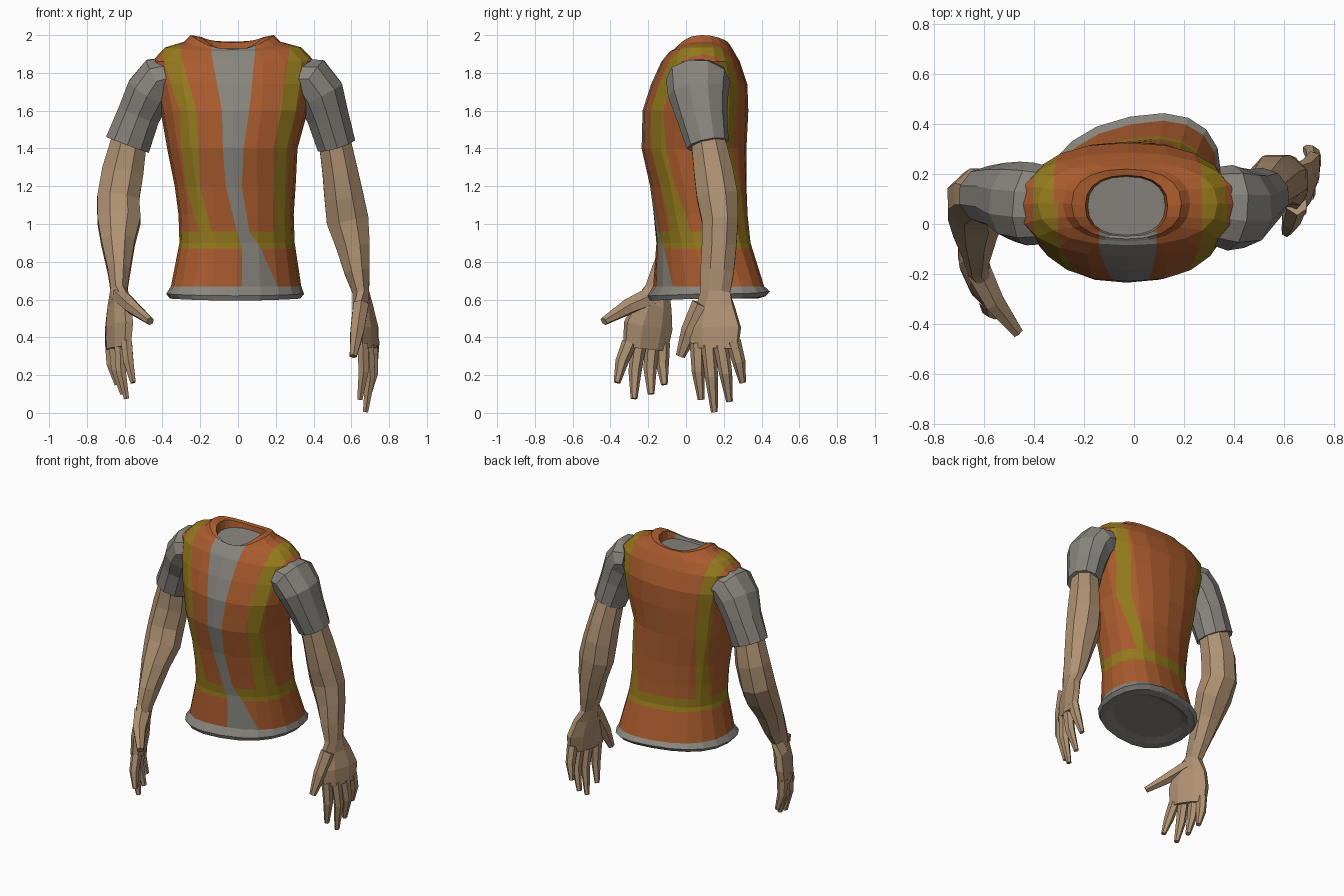
import bpy, bmesh, math
from mathutils import Vector


def material(name, rgb):
    m = bpy.data.materials.new(name)
    m.diffuse_color = (*rgb, 1)
    return m


ORANGE = material("orange_cloth", (0.40, 0.105, 0.027))
GREY = material("grey_cloth", (0.25, 0.235, 0.21))
YELLOW = material("yellow_tape", (0.30, 0.195, 0.012))
SKIN = material("skin", (0.43, 0.285, 0.17))


def finish(bm, name, mats):
    bmesh.ops.recalc_face_normals(bm, faces=bm.faces)
    me = bpy.data.meshes.new(name)
    bm.to_mesh(me)
    bm.free()
    for m in mats:
        me.materials.append(m)
    ob = bpy.data.objects.new(name, me)
    bpy.context.collection.objects.link(ob)
    return ob


def loft(bm, rings, mark=False):
    """Skin a list of point rings and close both ends; optionally mark back faces 1 and caps 2."""
    loops = [[bm.verts.new(p) for p in r] for r in rings]
    n = len(loops[0])
    for a, b in zip(loops, loops[1:]):
        for i in range(n):
            j = (i + 1) % n
            f = bm.faces.new((a[i], a[j], b[j], b[i]))
            f.material_index = int(mark and i < n // 2)
    for loop in (loops[0][::-1], loops[-1]):
        bm.faces.new(loop).material_index = 2 if mark else 0


# ---------- vest torso: z, centre x, half width, front y, back y, skew, front dip, back dip
ROWS = [
    (0.62, -0.015, 0.25, -0.09, 0.33, 0.2, 0, 0),
    (0.605, -0.015, 0.30, -0.14, 0.37, 0.2, 0, 0),
    (0.605, -0.015, 0.345, -0.18, 0.41, 0.2, 0.01, -0.015),
    (0.63, -0.015, 0.365, -0.19, 0.43, 0.2, 0.01, -0.015),
    (0.67, -0.01, 0.345, -0.16, 0.40, 0.2, 0, 0),
    (0.90, -0.005, 0.305, -0.15, 0.335, 0.15, 0, 0),
    (1.05, -0.01, 0.305, -0.17, 0.325, 0.1, 0, 0),
    (1.20, -0.015, 0.32, -0.19, 0.32, 0.06, 0, 0),
    (1.40, -0.03, 0.345, -0.235, 0.32, 0, 0, 0),
    (1.60, -0.02, 0.39, -0.23, 0.33, 0, 0, 0),
    (1.74, -0.025, 0.42, -0.185, 0.325, 0, 0, 0),
    (1.86, -0.025, 0.432, -0.13, 0.285, 0, 0, 0),
    (1.935, -0.025, 0.36, -0.085, 0.25, 0, 0.02, 0.015),
    (1.965, -0.03, 0.255, -0.07, 0.235, 0, 0.045, 0.02),
    # collar lip and inside
    (2.00, -0.03, 0.22, -0.06, 0.22, 0, 0.075, 0.035),
    (1.99, -0.03, 0.165, -0.05, 0.195, 0, 0.07, 0.03),
    (1.93, -0.03, 0.155, -0.045, 0.19, 0, 0.02, 0.0),
]
SEG = 20


def torso_ring(z, cx, hw, yf, yb, k, df, db):
    pts = []
    for i in range(SEG):
        t = 2 * math.pi * i / SEG
        c, s = math.cos(t), math.sin(t)
        dx = hw * math.copysign(abs(c) ** 0.85, c)
        y = (yf + yb) / 2 + k * dx + (yb - yf) / 2 * math.copysign(abs(s) ** 0.85, s)
        pts.append((cx + dx, y, z - (df if s < 0 else db) * s * s))
    return pts


# stripe edges by height: grey front panel, left and right front tape, left and right back tape
STRIPES = [
    (0.67, (0.02, 0.21), (-0.16, -0.09), (0.20, 0.28), (-0.29, -0.24), (0.14, 0.21)),
    (0.87, (0.02, 0.12), (-0.18, -0.11), (0.20, 0.28), (-0.29, -0.24), (0.14, 0.21)),
    (0.96, (-0.005, 0.06), (-0.21, -0.14), (0.20, 0.28), (-0.29, -0.24), (0.15, 0.22)),
    (1.20, (-0.065, 0.02), (-0.275, -0.20), (0.19, 0.265), (-0.30, -0.245), (0.20, 0.26)),
    (1.40, (-0.08, 0.03), (-0.30, -0.21), (0.20, 0.275), (-0.33, -0.26), (0.23, 0.29)),
    (1.60, (-0.085, 0.06), (-0.31, -0.22), (0.22, 0.31), (-0.36, -0.28), (0.25, 0.32)),
    (1.90, (-0.14, 0.09), (-0.405, -0.305), (0.27, 0.375), (-0.405, -0.32), (0.27, 0.365)),
    (2.10, (-0.14, 0.09), (-0.405, -0.305), (0.27, 0.375), (-0.405, -0.32), (0.27, 0.365)),
]


def cut(bm, faces, co, no):
    geom = list({g for f in faces for g in (*f.verts, *f.edges)}) + list(faces)
    bmesh.ops.bisect_plane(bm, geom=geom, dist=1e-4, plane_co=co, plane_no=no)


def build_vest():
    bm = bmesh.new()
    loft(bm, [torso_ring(*r) for r in ROWS], True)
    for s in STRIPES[:-1]:
        cut(bm, [f for f in bm.faces if f.material_index < 2], (0, 0, s[0]), (0, 0, 1))
    # cut the stripe outlines band by band
    for lo, hi in zip(STRIPES, STRIPES[1:]):
        for k in range(1, 6):
            for e in (0, 1):
                faces = [f for f in bm.faces if f.material_index == int(k > 3)
                         and lo[0] < f.calc_center_median().z < hi[0]]
                if faces:
                    dz, dx = hi[0] - lo[0], hi[k][e] - lo[k][e]
                    cut(bm, faces, (lo[k][e], 0, lo[0]), (dz, 0, -dx))
    # colour by height and stripe; hem, underside and neck floor are grey
    for f in bm.faces:
        c = f.calc_center_median()
        kind = f.material_index
        f.material_index = 0
        if c.z < 0.67 or kind == 2:
            f.material_index = 1
            continue
        for lo, hi in zip(STRIPES, STRIPES[1:]):
            if not lo[0] <= c.z < hi[0]:
                continue
            t = (c.z - lo[0]) / (hi[0] - lo[0])

            def inside(k):
                a, b = (lo[k][e] + t * (hi[k][e] - lo[k][e]) for e in (0, 1))
                return a < c.x < b
            if kind == 0 and inside(1):
                f.material_index = 1
            elif 0.87 < c.z < 0.96:
                f.material_index = 2
            elif c.z > 0.96 and any(inside(k) for k in ((4, 5) if kind else (2, 3))):
                f.material_index = 2
    finish(bm, "vest", [ORANGE, GREY, YELLOW])


# ---------- arms
def tube(bm, path, seg=8, twist=0.0):
    """Path entries: x, y, z, sideways radius, front-to-back radius; twist turns the hand."""
    P = [Vector(p[:3]) for p in path]
    grow = 1 / math.cos(math.pi / seg) ** 0.8
    rings = []
    for i, p in enumerate(path):
        t = (P[min(i + 1, len(P) - 1)] - P[max(i - 1, 0)]).normalized()
        b = Vector((twist if p[2] < 0.6 else 0, 1, 0))
        b = (b - t * b.dot(t)).normalized()
        a = b.cross(t)
        rings.append([P[i] + grow * (a * p[3] * math.cos(u) + b * p[4] * math.sin(u))
                      for u in (2 * math.pi * (j + 0.5) / seg for j in range(seg))])
    loft(bm, rings)


def build_arm(side, sleeve, arm, fingers, thumb, twist):
    bm = bmesh.new()
    tube(bm, sleeve, 10)
    finish(bm, side + "_sleeve", [GREY])
    bm = bmesh.new()
    tube(bm, arm, 8, twist)
    for base, mid, tip in fingers:
        tube(bm, [(*base, 0.030, 0.036), (*mid, 0.027, 0.031), (*tip, 0.014, 0.016)], 6)
    a, m, t = thumb
    tube(bm, [(*a, 0.042, 0.055), (*m, 0.036, 0.043), (*t, 0.019, 0.022)], 6)
    finish(bm, side + "_arm", [SKIN])


build_vest()
build_arm(
    "right",
    [(0.32, 0.075, 1.765, 0.11, 0.15), (0.385, 0.065, 1.76, 0.128, 0.165),
     (0.435, 0.065, 1.69, 0.128, 0.155), (0.475, 0.085, 1.57, 0.112, 0.13),
     (0.52, 0.115, 1.42, 0.104, 0.108)],
    [(0.51, 0.115, 1.45, 0.085, 0.09), (0.54, 0.145, 1.28, 0.095, 0.105),
     (0.56, 0.165, 1.15, 0.105, 0.11), (0.58, 0.18, 1.02, 0.113, 0.098),
     (0.61, 0.175, 0.88, 0.09, 0.093), (0.63, 0.165, 0.75, 0.069, 0.09),
     (0.65, 0.155, 0.64, 0.045, 0.08), (0.66, 0.155, 0.56, 0.045, 0.105),
     (0.68, 0.155, 0.45, 0.047, 0.14), (0.69, 0.15, 0.34, 0.038, 0.13)],
    [((0.66, 0.06, 0.37), (0.665, 0.065, 0.22), (0.645, 0.08, 0.07)),
     ((0.69, 0.12, 0.36), (0.70, 0.135, 0.19), (0.675, 0.15, 0.005)),
     ((0.71, 0.185, 0.36), (0.715, 0.21, 0.21), (0.68, 0.23, 0.06)),
     ((0.72, 0.25, 0.38), (0.715, 0.28, 0.27), (0.69, 0.30, 0.16))],
    ((0.65, 0.09, 0.57), (0.63, 0.02, 0.43), (0.61, -0.03, 0.30)), 0.35)
build_arm(
    "left",
    [(-0.35, 0.075, 1.775, 0.11, 0.15), (-0.415, 0.08, 1.765, 0.125, 0.16),
     (-0.47, 0.09, 1.695, 0.125, 0.155), (-0.525, 0.11, 1.58, 0.114, 0.13),
     (-0.585, 0.115, 1.42, 0.122, 0.113)],
    [(-0.575, 0.115, 1.45, 0.095, 0.095), (-0.61, 0.12, 1.28, 0.112, 0.105),
     (-0.635, 0.10, 1.13, 0.113, 0.11), (-0.63, 0.05, 1.02, 0.116, 0.10),
     (-0.635, -0.02, 0.90, 0.09, 0.09), (-0.63, -0.10, 0.75, 0.06, 0.085),
     (-0.63, -0.15, 0.65, 0.045, 0.07), (-0.63, -0.175, 0.57, 0.048, 0.105),
     (-0.63, -0.20, 0.46, 0.052, 0.135), (-0.635, -0.215, 0.34, 0.043, 0.125)],
    [((-0.59, -0.30, 0.37), (-0.58, -0.34, 0.27), (-0.555, -0.365, 0.16)),
     ((-0.625, -0.25, 0.36), (-0.62, -0.27, 0.22), (-0.59, -0.275, 0.075)),
     ((-0.655, -0.18, 0.36), (-0.645, -0.19, 0.23), (-0.61, -0.185, 0.10)),
     ((-0.675, -0.125, 0.37), (-0.67, -0.125, 0.26), (-0.64, -0.115, 0.15))],
    ((-0.62, -0.19, 0.615), (-0.56, -0.31, 0.56), (-0.465, -0.435, 0.485)), -0.45)
